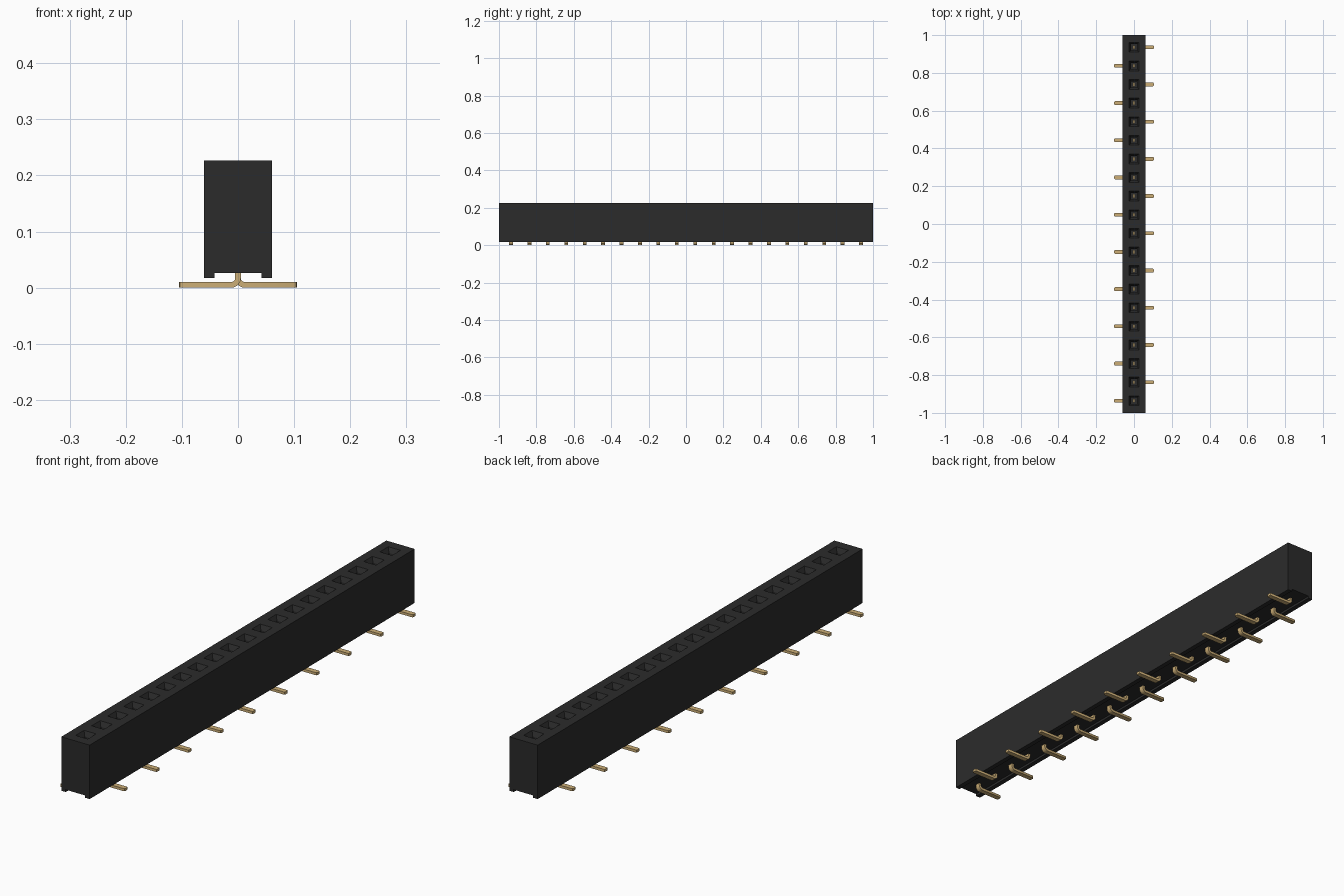
import bpy, bmesh, math

if "Cube" in bpy.data.objects:
    bpy.data.objects.remove(bpy.data.objects["Cube"], do_unlink=True)

COUNT = 20
PITCH = 0.0985
FIRST_Y = -PITCH * (COUNT - 1) / 2


def material(name, rgb, rough):
    m = bpy.data.materials.new(name)
    m.use_nodes = True
    m.diffuse_color = (*rgb, 1)
    bsdf = m.node_tree.nodes["Principled BSDF"]
    bsdf.inputs["Base Color"].default_value = (*rgb, 1)
    bsdf.inputs["Roughness"].default_value = rough
    return m


black = material("black_plastic", (0.024, 0.024, 0.024), 0.6)
gold = material("gold_metal", (0.60, 0.42, 0.18), 0.4)


def finish(name, bm, mat):
    bmesh.ops.recalc_face_normals(bm, faces=bm.faces)
    me = bpy.data.meshes.new(name)
    bm.to_mesh(me)
    bm.free()
    me.materials.append(mat)
    ob = bpy.data.objects.new(name, me)
    bpy.context.collection.objects.link(ob)
    return ob


def extrude_profile(bm, pts, y0, y1):
    """Closed prism from an xz outline, swept from y0 to y1."""
    face = bm.faces.new([bm.verts.new((x, y0, z)) for x, z in pts])
    out = bmesh.ops.extrude_face_region(bm, geom=[face])["geom"]
    moved = [g for g in out if isinstance(g, bmesh.types.BMVert)]
    bmesh.ops.translate(bm, verts=moved, vec=(0, y1 - y0, 0))


# Housing: long block with a shallow channel along the underside
bm = bmesh.new()
half = [(0.042, 0.026), (0.042, 0.017), (0.061, 0.017), (0.061, 0.227)]
extrude_profile(bm, half + [(-x, z) for x, z in reversed(half)], -1, 1)
housing = finish("housing", bm, black)

# Cutter: square sockets with a funnel-shaped mouth
bm = bmesh.new()
rings = [(0.031, 0.232), (0.026, 0.227), (0.016, 0.209), (0.016, 0.09)]
for i in range(COUNT):
    y = FIRST_Y + i * PITCH
    loops = [[bm.verts.new((sx * h, y + sy * h, z))
              for sx, sy in ((-1, -1), (1, -1), (1, 1), (-1, 1))] for h, z in rings]
    for a, b in zip(loops, loops[1:]):
        for k in range(4):
            bm.faces.new((a[k], a[(k + 1) % 4], b[(k + 1) % 4], b[k]))
    bm.faces.new(loops[0])
    bm.faces.new(loops[-1])
cutter = finish("socket_cutter", bm, black)
cutter.hide_render = True

mod = housing.modifiers.new("sockets", "BOOLEAN")
mod.operation = "DIFFERENCE"
mod.solver = "EXACT"
mod.object = cutter
bpy.context.view_layer.objects.active = housing
bpy.ops.object.modifier_apply(modifier=mod.name)
bpy.data.objects.remove(cutter, do_unlink=True)

# Contacts: bent strips whose feet point alternately left and right
T, R, W, REACH, TOP = 0.010, 0.007, 0.020, 0.105, 0.13
CX, CZ = T / 2 + R, T + R


def arc(radius, start, end, n=5):
    return [(CX + radius * math.cos(math.radians(start + (end - start) * k / n)),
             CZ + radius * math.sin(math.radians(start + (end - start) * k / n)))
            for k in range(n + 1)]


outline = ([(REACH, 0)] + arc(R + T, 270, 180) + [(-T / 2, TOP), (T / 2, TOP)]
           + arc(R, 180, 270) + [(REACH, T)])

for i in range(COUNT):
    side = -1 if i % 2 == 0 else 1
    y = FIRST_Y + i * PITCH
    bm = bmesh.new()
    extrude_profile(bm, [(side * x, z) for x, z in outline], y - W / 2, y + W / 2)
    # Clip the corners of the foot tip
    tips = [e for e in bm.edges
            if all(abs(abs(v.co.x) - REACH) < 1e-5 for v in e.verts)
            and abs(e.verts[0].co.z - e.verts[1].co.z) > T / 2]
    bmesh.ops.bevel(bm, geom=tips, offset=0.005, segments=2, profile=0.5, affect="EDGES")
    pin = finish(f"contact_pin_{i + 1:02d}", bm, gold)
    bpy.ops.object.select_all(action="DESELECT")
    pin.select_set(True)
    bpy.context.view_layer.objects.active = pin
    bpy.ops.object.shade_smooth_by_angle(angle=math.radians(30))
